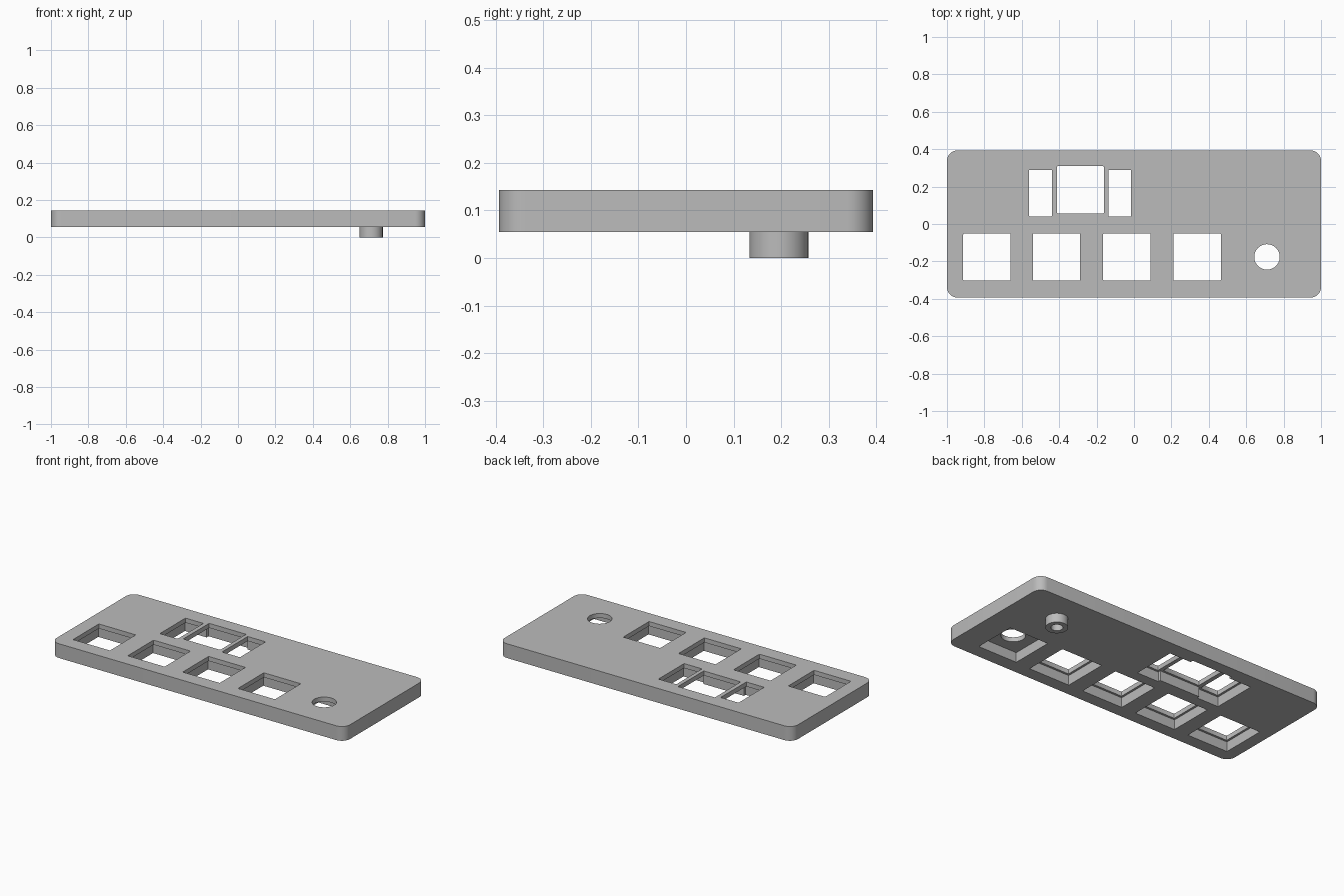
import bpy, bmesh, math

cube = bpy.data.objects.get("Cube")
if cube:
    bpy.data.objects.remove(cube, do_unlink=True)

BOTTOM, TOP, LEDGE = 0.055, 0.143, 0.115
MARGIN = 0.013          # how far each underside pocket exceeds its opening

grey = bpy.data.materials.new("plain_grey")
grey.use_nodes = True
colour = (0.5, 0.5, 0.5, 1)
grey.diffuse_color = colour
grey.node_tree.nodes["Principled BSDF"].inputs["Base Color"].default_value = colour


def finish(name, bm):
    mesh = bpy.data.meshes.new(name)
    bmesh.ops.recalc_face_normals(bm, faces=bm.faces)
    bm.to_mesh(mesh)
    bm.free()
    mesh.materials.append(grey)
    ob = bpy.data.objects.new(name, mesh)
    bpy.context.collection.objects.link(ob)
    return ob


def box(name, x0, x1, y0, y1, z0, z1, radius=0.0, segments=8):
    """Box with optionally rounded vertical edges."""
    bm = bmesh.new()
    bmesh.ops.create_cube(bm, size=1)
    for v in bm.verts:
        v.co.x = x1 if v.co.x > 0 else x0
        v.co.y = y1 if v.co.y > 0 else y0
        v.co.z = z1 if v.co.z > 0 else z0
    if radius:
        upright = [e for e in bm.edges
                   if abs(e.verts[0].co.z - e.verts[1].co.z) > 1e-4]
        bmesh.ops.bevel(bm, geom=upright, offset=radius, segments=segments,
                        profile=0.5, affect='EDGES')
    return finish(name, bm)


def cylinder(name, x, y, radius, z0, z1):
    bm = bmesh.new()
    bmesh.ops.create_cone(bm, cap_ends=True, segments=48, radius1=radius,
                          radius2=radius, depth=z1 - z0)
    bmesh.ops.translate(bm, vec=(x, y, (z0 + z1) / 2), verts=bm.verts)
    return finish(name, bm)


def combine(target, tools, operation):
    """Apply booleans in turn, then discard the tool objects."""
    bpy.context.view_layer.objects.active = target
    for tool in tools:
        mod = target.modifiers.new("bool", 'BOOLEAN')
        mod.operation, mod.solver, mod.object = operation, 'EXACT', tool
        bpy.ops.object.modifier_apply(modifier=mod.name)
        bpy.data.objects.remove(tool, do_unlink=True)


# Plate with rounded corners
plate = box("cover_plate", -1, 1, -0.393, 0.393, BOTTOM, TOP, 0.055)

# Round post under the plate
POST_X, POST_Y = 0.712, 0.195
combine(plate, [cylinder("post", POST_X, POST_Y, 0.062, 0, BOTTOM + 0.02)], 'UNION')

# Openings: four square ones in front, a square and two slots behind
openings = [(x - 0.126, x + 0.126, -0.303, -0.051)
            for x in (-0.787, -0.414, -0.039, 0.338)]
openings += [(-0.413, -0.161, 0.057, 0.309),
             (-0.561, -0.439, 0.04, 0.29),
             (-0.137, -0.015, 0.04, 0.29)]

cutters = []
for x0, x1, y0, y1 in openings:
    cutters.append(box("opening", x0, x1, y0, y1, 0.02, 0.2, 0.004, 2))
    cutters.append(box("pocket", x0 - MARGIN, x1 + MARGIN, y0 - MARGIN,
                       y1 + MARGIN, 0.02, LEDGE))

# Round knob opening with its square pocket, and the blind hole in the post
KNOB_X, KNOB_Y, HALF = 0.711, -0.176, 0.133
cutters.append(cylinder("knob_opening", KNOB_X, KNOB_Y, 0.068, 0.02, 0.2))
cutters.append(box("knob_pocket", KNOB_X - HALF, KNOB_X + HALF,
                   KNOB_Y - HALF, KNOB_Y + HALF, 0.02, LEDGE))
cutters.append(cylinder("post_hole", POST_X, POST_Y, 0.033, -0.05, 0.09))
combine(plate, cutters, 'DIFFERENCE')

# Smooth the round walls and keep the edges sharp
bpy.ops.object.select_all(action='DESELECT')
plate.select_set(True)
bpy.context.view_layer.objects.active = plate
bpy.ops.object.shade_smooth_by_angle(angle=math.radians(30))
